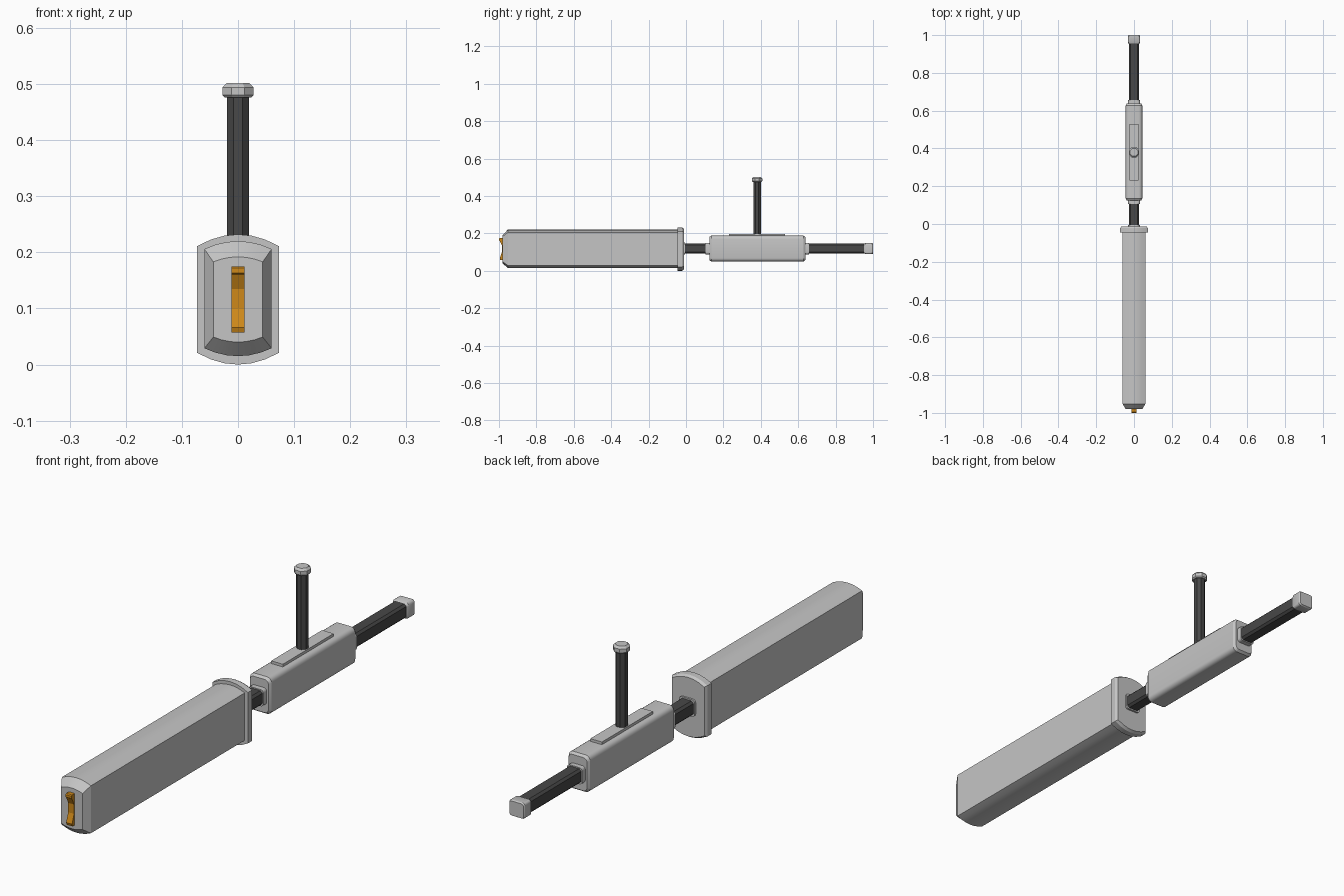
import bpy, bmesh, math

if "Cube" in bpy.data.objects:
    bpy.data.objects.remove(bpy.data.objects["Cube"])


def material(name, rgb):
    m = bpy.data.materials.new(name)
    m.diffuse_color = (*rgb, 1)
    m.use_nodes = True
    m.node_tree.nodes["Principled BSDF"].inputs["Base Color"].default_value = m.diffuse_color
    return m


GREY = material("light grey metal", (0.56, 0.56, 0.56))
DARK = material("dark rubber", (0.065, 0.065, 0.065))
ORANGE = material("orange", (0.62, 0.25, 0.01))


def finish(bm, name, mat, smooth=True):
    bmesh.ops.recalc_face_normals(bm, faces=bm.faces)
    me = bpy.data.meshes.new(name)
    bm.to_mesh(me)
    bm.free()
    ob = bpy.data.objects.new(name, me)
    bpy.context.collection.objects.link(ob)
    me.materials.append(mat)
    if smooth:
        bpy.ops.object.select_all(action='DESELECT')
        ob.select_set(True)
        bpy.context.view_layer.objects.active = ob
        bpy.ops.object.shade_smooth_by_angle(angle=math.radians(30))
    return ob


def loft(name, rings, mat, smooth=True):
    """Skin a list of equal-length closed rings of 3D points, capped at both ends."""
    bm = bmesh.new()
    vs = [[bm.verts.new(p) for p in r] for r in rings]
    n = len(vs[0])
    for a, b in zip(vs, vs[1:]):
        for i in range(n):
            j = (i + 1) % n
            bm.faces.new((a[i], a[j], b[j], b[i]))
    bm.faces.new(vs[0])
    bm.faces.new(vs[-1])
    return finish(bm, name, mat, smooth)


def arched(y, w, low, high, bulge):
    """Rectangle with shallow curved top and bottom: low/high are the crown heights."""
    pts = []
    for side in (1, -1):
        for i in range(7):
            t = side * (1 - i / 3)
            rise = bulge * t * t
            z = high - rise if side > 0 else low + rise
            pts.append((w * t, y, z))
    return pts


def rounded(y, w, h, r, zc, steps=4):
    """Rounded rectangle in the xz plane."""
    pts = []
    for q, (sx, sz) in enumerate(((1, 1), (-1, 1), (-1, -1), (1, -1))):
        for i in range(steps + 1):
            a = (q + i / steps) * math.pi / 2
            pts.append((sx * (w - r) + r * math.cos(a), y,
                        zc + sz * (h - r) + r * math.sin(a)))
    return pts


def octagon(r, z, y=0.38):
    return [(r * math.cos((i + .5) * math.pi / 4),
             y + r * math.sin((i + .5) * math.pi / 4), z) for i in range(8)]


# Long barrel with a chamfered nose
loft("barrel", [arched(-0.98, 0.044, 0.040, 0.192, 0.009),
                arched(-0.953, 0.060, 0.015, 0.220, 0.014),
                arched(-0.04, 0.060, 0.015, 0.220, 0.014)], GREY)

# Flange at the back of the barrel
loft("barrel_flange", [arched(-0.046, 0.073, 0.0, 0.232, 0.021),
                       arched(-0.022, 0.073, 0.0, 0.232, 0.021),
                       arched(-0.012, 0.067, 0.006, 0.226, 0.019)], GREY)

# Rod running through the slider
ROD_Z = 0.119
loft("rod", [rounded(y, 0.027, 0.027, 0.008, ROD_Z, 1) for y in (-0.02, 0.97)], DARK, False)

# Collars around the rod and the end cap
for name, y0, y1, s in (("flange_collar", -0.02, -0.005, 0.032),
                        ("front_collar", 0.105, 0.14, 0.031),
                        ("rear_collar", 0.62, 0.657, 0.031)):
    loft(name, [rounded(y, s, s, 0.011, ROD_Z) for y in (y0, y1)], GREY)
loft("rod_end_cap", [rounded(0.953, 0.028, 0.026, 0.010, ROD_Z),
                     rounded(0.960, 0.032, 0.030, 0.010, ROD_Z),
                     rounded(0.995, 0.032, 0.030, 0.010, ROD_Z),
                     rounded(1.0, 0.029, 0.027, 0.009, ROD_Z)], GREY)

# Sliding housing with softened ends
loft("slider_housing", [rounded(0.125, 0.038, 0.062, 0.015, ROD_Z),
                        rounded(0.135, 0.044, 0.069, 0.018, ROD_Z),
                        rounded(0.628, 0.044, 0.069, 0.018, ROD_Z),
                        rounded(0.638, 0.038, 0.062, 0.015, ROD_Z)], GREY)

# Raised plate on top of the housing
loft("top_plate", [[(-0.024, y, 0.18), (0.024, y, 0.18), (0.024, y, 0.198), (-0.024, y, 0.198)]
                   for y in (0.23, 0.53)], GREY, False)

# Upright handle and its cap
loft("handle", [octagon(0.0217, 0.19), octagon(0.0217, 0.48)], DARK, False)
loft("handle_cap", [octagon(r, z) for r, z in ((0.026, 0.476), (0.030, 0.480), (0.030, 0.494),
                                               (0.026, 0.498), (0.022, 0.502))], GREY, False)

# Orange notched sight on the nose
profile = [(-0.97, 0.057), (-0.993, 0.057), (-0.996, 0.066), (-0.984, 0.10), (-0.984, 0.135),
           (-0.996, 0.16), (-1.0, 0.163), (-1.0, 0.172), (-0.996, 0.175), (-0.97, 0.175)]
loft("nose_sight", [[(x, y, z) for y, z in profile] for x in (-0.012, 0.012)], ORANGE, False)
